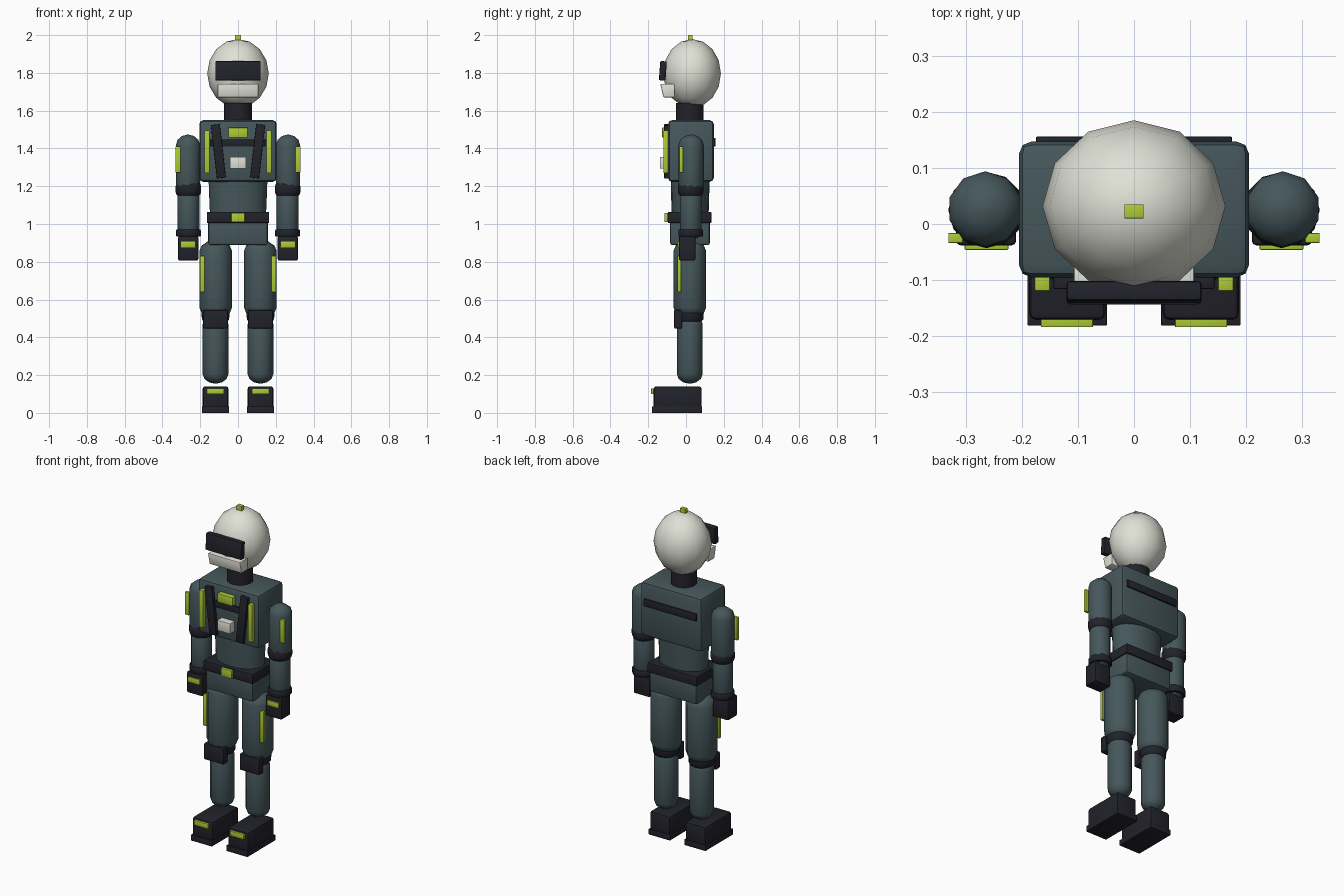
import bpy, bmesh, math
from mathutils import Matrix

if "Cube" in bpy.data.objects:
    bpy.data.objects.remove(bpy.data.objects["Cube"])


def material(name, rgb):
    m = bpy.data.materials.new(name)
    m.diffuse_color = (*rgb, 1)
    m.use_nodes = True
    m.node_tree.nodes["Principled BSDF"].inputs["Base Color"].default_value = m.diffuse_color
    return m


SUIT = material("slate suit", (0.060, 0.095, 0.105))
DARK = material("dark rubber", (0.016, 0.016, 0.024))
LIME = material("lime marker", (0.42, 0.60, 0.035))
WHITE = material("off white shell", (0.74, 0.75, 0.67))


def finish(name, bm, mat, angle):
    bmesh.ops.recalc_face_normals(bm, faces=bm.faces)
    me = bpy.data.meshes.new(name)
    bm.to_mesh(me)
    bm.free()
    me.materials.append(mat)
    ob = bpy.data.objects.new(name, me)
    bpy.context.collection.objects.link(ob)
    bpy.ops.object.select_all(action='DESELECT')
    ob.select_set(True)
    bpy.context.view_layer.objects.active = ob
    bpy.ops.object.shade_smooth_by_angle(angle=math.radians(angle))
    return ob


def box(name, mat, x, y, z, bevel=0.003, tilt=None):
    """Bevelled box given by (min, max) on each axis, optionally tilted."""
    bm = bmesh.new()
    bmesh.ops.create_cube(bm, size=1)
    size = [b - a for a, b in (x, y, z)]
    bmesh.ops.scale(bm, vec=size, verts=bm.verts)
    bmesh.ops.bevel(bm, geom=bm.edges[:], offset=bevel, segments=2,
                    profile=0.5, affect='EDGES')
    if tilt:
        bmesh.ops.rotate(bm, matrix=Matrix.Rotation(tilt[0], 3, tilt[1]), verts=bm.verts)
    bmesh.ops.translate(bm, vec=[(a + b) / 2 for a, b in (x, y, z)], verts=bm.verts)
    return finish(name, bm, mat, 35)


def lathe(name, mat, x, y, profile, n=12, sy=1.0):
    """Stack of (radius, z) rings with closed ends."""
    bm = bmesh.new()
    rings = []
    for r, z in profile:
        rings.append([bm.verts.new((x + r * math.sin(2 * math.pi * i / n),
                                    y + r * sy * math.cos(2 * math.pi * i / n), z))
                      for i in range(n)])
    for a, b in zip(rings, rings[1:]):
        for i in range(n):
            bm.faces.new((a[i], a[(i + 1) % n], b[(i + 1) % n], b[i]))
    bm.faces.new(rings[0])
    bm.faces.new(rings[-1])
    return finish(name, bm, mat, 45)


def capsule(r, z0, z1, dome):
    """Limb profile with elliptical ends of the given height."""
    steps = [math.radians(a) for a in (85, 60, 30, 0)]
    low = [(r * math.cos(t), z0 + dome * (1 - math.sin(t))) for t in steps]
    high = [(r * math.cos(t), z1 - dome * (1 - math.sin(t))) for t in reversed(steps)]
    return low + high


# Head: ellipsoid helmet, visor, jaw guard, top beacon
bm = bmesh.new()
bmesh.ops.create_uvsphere(bm, u_segments=12, v_segments=8, radius=1)
bmesh.ops.scale(bm, vec=(0.163, 0.153, 0.182), verts=bm.verts)
bmesh.ops.translate(bm, vec=(0, 0.032, 1.797), verts=bm.verts)
finish("helmet", bm, WHITE, 60)
box("visor", DARK, (-0.12, 0.12), (-0.14, -0.105), (1.76, 1.862), 0.006, (math.radians(-4), 'X'))
jaw = box("jaw_guard", WHITE, (-0.108, 0.108), (-0.135, -0.06), (1.67, 1.742), 0.006)
for v in jaw.data.vertices:  # slope the lower front edge back
    if v.co.z < 1.70 and v.co.y < -0.1:
        v.co.y += 0.014
box("helmet_beacon", LIME, (-0.017, 0.017), (0.01, 0.035), (1.965, 2.0), 0.001)
lathe("neck", DARK, 0, 0.02, [(0.073, 1.53), (0.073, 1.64)], 16)

# Torso, waist, pelvis and belt
box("chest", SUIT, (-0.205, 0.205), (-0.095, 0.147), (1.223, 1.55), 0.022)
lathe("waist", SUIT, 0, 0.022, [(0.145, 1.03), (0.15, 1.08), (0.156, 1.24)], 20, 0.66)
box("pelvis", SUIT, (-0.158, 0.158), (-0.085, 0.127), (0.888, 1.05), 0.014)
box("belt", DARK, (-0.165, 0.165), (-0.097, 0.135), (1.005, 1.064), 0.006)
box("belt_buckle", LIME, (-0.036, 0.036), (-0.114, -0.09), (1.01, 1.058), 0.002)

# Chest harness and panels
box("front_strap", DARK, (-0.145, 0.145), (-0.103, -0.09), (1.41, 1.45))
box("back_strap", DARK, (-0.175, 0.175), (0.14, 0.156), (1.41, 1.455))
box("chest_badge", LIME, (-0.05, 0.05), (-0.126, -0.09), (1.458, 1.51), 0.002)
box("chest_module", WHITE, (-0.043, 0.043), (-0.138, -0.09), (1.293, 1.355), 0.002)

for s, side in ((-1, "left"), (1, "right")):
    def sbox(name, mat, x, y, z, bevel=0.003, tilt=None):
        """Side box given by its distance range from the centre line."""
        return box(f"{side}_{name}", mat, sorted((s * x[0], s * x[1])), y, z, bevel, tilt)

    def slathe(name, mat, x, y, profile, n=12):
        return lathe(f"{side}_{name}", mat, s * x, y, profile, n)

    # Harness strap and marker strip
    sbox("shoulder_strap", DARK, (0.08, 0.128), (-0.116, -0.09), (1.243, 1.527), 0.003,
         (math.radians(6.5) * s, 'Y'))
    sbox("chest_strip", LIME, (0.15, 0.177), (-0.119, -0.09), (1.27, 1.495), 0.002)

    # Arm
    slathe("upper_arm", SUIT, 0.265, 0.027, capsule(0.067, 1.15, 1.473, 0.055), 10)
    slathe("elbow_band", DARK, 0.263, 0.025,
           [(0.05, 1.145), (0.063, 1.155), (0.068, 1.172), (0.068, 1.198),
            (0.063, 1.213), (0.05, 1.224)])
    slathe("forearm", SUIT, 0.263, 0.025, capsule(0.058, 0.92, 1.2, 0.03))
    slathe("wrist_cuff", DARK, 0.263, 0.025,
           [(0.062, 0.933), (0.066, 0.938), (0.066, 0.966), (0.062, 0.972)])
    sbox("hand", DARK, (0.21, 0.317), (-0.038, 0.05), (0.807, 0.935), 0.008)
    sbox("hand_marker", LIME, (0.224, 0.302), (-0.046, -0.03), (0.876, 0.908), 0.002)
    sbox("arm_strip", LIME, (0.305, 0.331), (-0.034, -0.016), (1.272, 1.41), 0.002)

    # Leg
    slathe("thigh", SUIT, 0.118, 0.02, capsule(0.087, 0.5, 0.915, 0.06))
    sbox("thigh_strip", LIME, (0.178, 0.202), (-0.045, -0.027), (0.64, 0.83), 0.002)
    slathe("knee_band", DARK, 0.119, 0.02,
           [(0.06, 0.482), (0.072, 0.495), (0.074, 0.525), (0.072, 0.555), (0.06, 0.568)])
    sbox("knee_pad", DARK, (0.053, 0.185), (-0.063, -0.02), (0.447, 0.545), 0.006)
    slathe("shin", SUIT, 0.119, 0.02, capsule(0.068, 0.155, 0.52, 0.05))

    # Boot
    sbox("boot", DARK, (0.051, 0.187), (-0.171, 0.082), (0.02, 0.14), 0.012)
    sbox("boot_sole", DARK, (0.048, 0.19), (-0.181, 0.086), (0.0, 0.034), 0.002)
    sbox("boot_marker", LIME, (0.073, 0.166), (-0.184, -0.16), (0.1, 0.13), 0.002)
